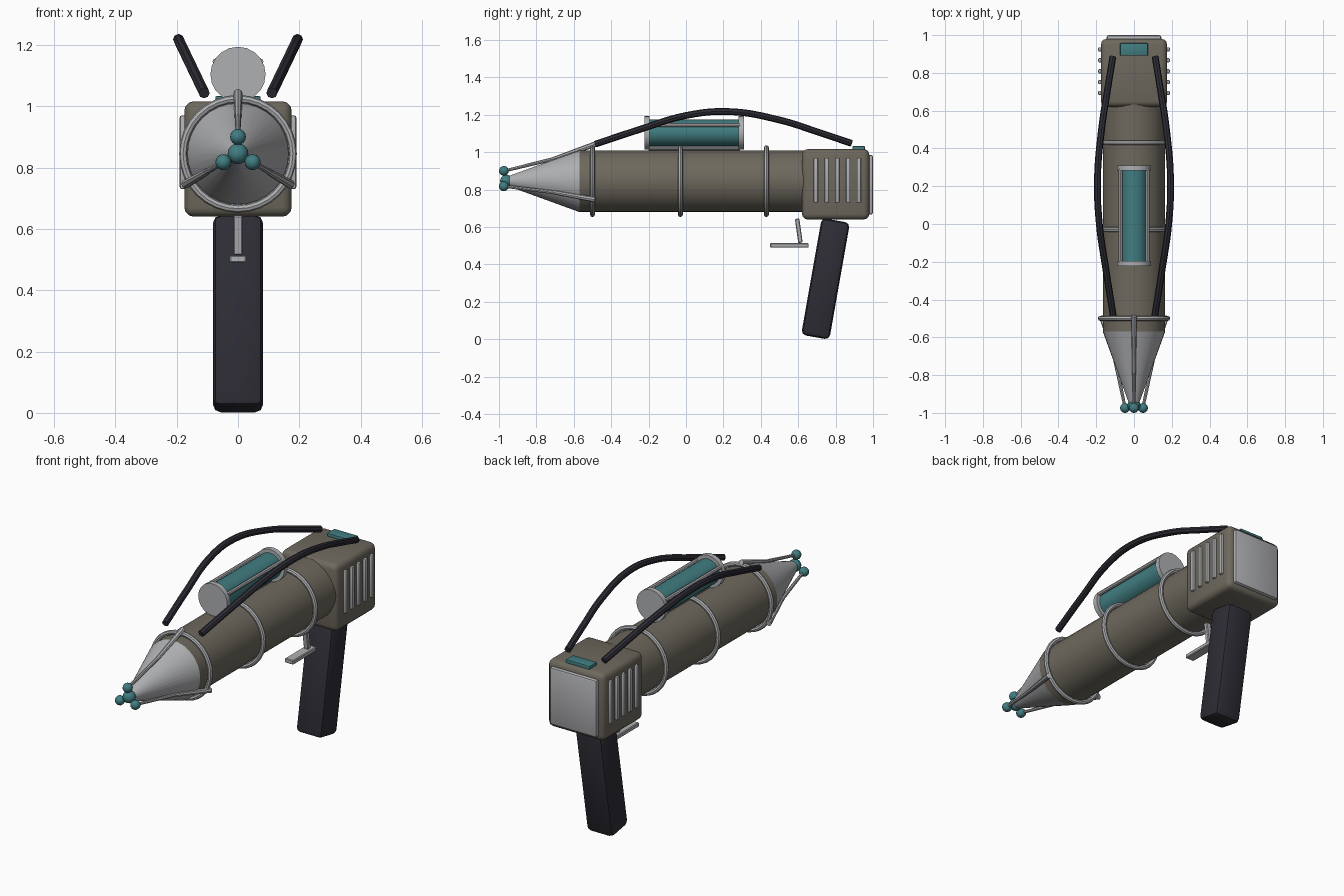
import bpy, math
from mathutils import Vector

if "Cube" in bpy.data.objects:
    bpy.data.objects.remove(bpy.data.objects["Cube"])

def mat(name, rgb):
    m = bpy.data.materials.new(name)
    m.diffuse_color = (*rgb, 1)
    m.use_nodes = True
    m.node_tree.nodes["Principled BSDF"].inputs["Base Color"].default_value = m.diffuse_color
    return m

OLIVE = mat("olive_grey_paint", (0.155, 0.14, 0.11))
STEEL = mat("pale_steel", (0.43, 0.435, 0.45))
TEAL = mat("teal", (0.052, 0.205, 0.22))
DARK = mat("dark_rubber", (0.027, 0.026, 0.036))
CZ = 0.845  # barrel axis height

def finish(name, m, smooth=True):
    o = bpy.context.object
    o.name = name
    o.data.materials.clear()
    o.data.materials.append(m)
    if smooth:
        bpy.ops.object.shade_smooth_by_angle(angle=math.radians(35))
    return o

def rod(name, a, b, r1, r2, m, n=12):
    a, b = Vector(a), Vector(b)
    bpy.ops.mesh.primitive_cone_add(vertices=n, radius1=r1, radius2=r2, depth=(b - a).length,
        location=(a + b) / 2, rotation=(b - a).to_track_quat('Z', 'Y').to_euler())
    return finish(name, m)

def box(name, loc, size, m, bevel=0.0, seg=2, tilt=0):
    bpy.ops.mesh.primitive_cube_add(size=1, location=loc, rotation=(math.radians(tilt), 0, 0))
    o = bpy.context.object
    o.scale = size
    bpy.ops.object.transform_apply(location=False, rotation=False, scale=True)
    if bevel:
        mod = o.modifiers.new("bevel", 'BEVEL')
        mod.width, mod.segments = bevel, seg
        bpy.ops.object.modifier_apply(modifier="bevel")
    return finish(name, m)

def ball(name, loc, r):
    bpy.ops.mesh.primitive_uv_sphere_add(segments=16, ring_count=10, radius=r, location=loc,
        rotation=(math.pi / 2, 0, 0))
    return finish(name, TEAL)

# Barrel, nose cone and clamp rings
rod("barrel", (0, -0.57, CZ), (0, 0.66, CZ), 0.165, 0.165, OLIVE, 32)
rod("nose_cone", (0, -0.57, CZ), (0, -0.955, CZ), 0.165, 0.025, STEEL, 32)
for i, y in enumerate((-0.5, -0.03, 0.43)):
    bpy.ops.mesh.primitive_torus_add(major_radius=0.179, minor_radius=0.013, major_segments=32,
        minor_segments=8, location=(0, y, CZ), rotation=(math.pi / 2, 0, 0))
    finish(f"barrel_ring_{i}", STEEL)

# Nose prongs with ball tips
ball("nose_tip", (0, -0.96, CZ), 0.034)
for i in range(3):
    a = math.radians(90 + 120 * i)
    def at(y, r):
        return (r * math.cos(a), y, CZ + r * math.sin(a))
    rod(f"prong_base_{i}", at(-0.487, 0.197), at(-0.71, 0.118), 0.015, 0.011, STEEL, 8)
    rod(f"prong_end_{i}", at(-0.70, 0.121), at(-0.97, 0.055), 0.010, 0.008, STEEL, 8)
    ball(f"prong_ball_{i}", at(-0.974, 0.055), 0.026)

# Rear housing, back plate, top plate, side vents
box("rear_housing", (0, 0.80, 0.828), (0.35, 0.36, 0.376), OLIVE, 0.03, 3)
box("back_plate", (0, 0.985, 0.826), (0.29, 0.03, 0.32), STEEL, 0.012)
box("top_plate", (0, 0.924, 1.02), (0.148, 0.066, 0.026), TEAL, 0.005)
for s in (-1, 1):
    for i in range(5):
        box(f"vent_{'left' if s < 0 else 'right'}_{i}", (s * 0.178, 0.694 + 0.0575 * i, 0.85),
            (0.024, 0.022, 0.24), STEEL, 0.006)

# Grip and trigger
box("grip", (0, 0.746, 0.323), (0.163, 0.153, 0.634), DARK, 0.025, 2, -10)
box("trigger_stem", (0, 0.603, 0.58), (0.03, 0.024, 0.13), STEEL, 0.004, 1, 8)
box("trigger_bar", (0, 0.553, 0.502), (0.054, 0.206, 0.024), STEEL, 0.004, 1)

# Top canister: glass, end caps and three tie rods
KZ = 1.104
rod("canister", (0, -0.2, KZ), (0, 0.29, KZ), 0.07, 0.07, TEAL, 20)
for n, y in (("front", -0.209), ("back", 0.296)):
    rod(f"canister_cap_{n}", (0, y - 0.014, KZ), (0, y + 0.014, KZ), 0.09, 0.09, STEEL, 20)
for i, d in enumerate((30, 150, 270)):
    x, z = 0.083 * math.cos(math.radians(d)), KZ + 0.083 * math.sin(math.radians(d))
    rod(f"canister_rod_{i}", (x, -0.2, z), (x, 0.29, z), 0.011, 0.011, STEEL, 8)

# Arched hoses
PATH = [(-0.485, 1.043), (-0.246, 1.122), (0.0, 1.196), (0.23, 1.217), (0.5, 1.172),
        (0.716, 1.104), (0.885, 1.047)]
for s in (-1, 1):
    c = bpy.data.curves.new("hose", 'CURVE')
    c.dimensions, c.bevel_depth, c.bevel_resolution = '3D', 0.018, 2
    c.use_fill_caps, c.resolution_u = True, 6
    sp = c.splines.new('BEZIER')
    sp.bezier_points.add(len(PATH) - 1)
    for p, (y, z) in zip(sp.bezier_points, PATH):
        p.co = (s * (0.11 + (z - 1.043) * 0.48), y, z)
        p.handle_left_type = p.handle_right_type = 'AUTO'
    o = bpy.data.objects.new("hose", c)
    bpy.context.collection.objects.link(o)
    bpy.ops.object.select_all(action='DESELECT')
    o.select_set(True)
    bpy.context.view_layer.objects.active = o
    bpy.ops.object.convert(target='MESH')
    finish("hose_left" if s < 0 else "hose_right", DARK)
